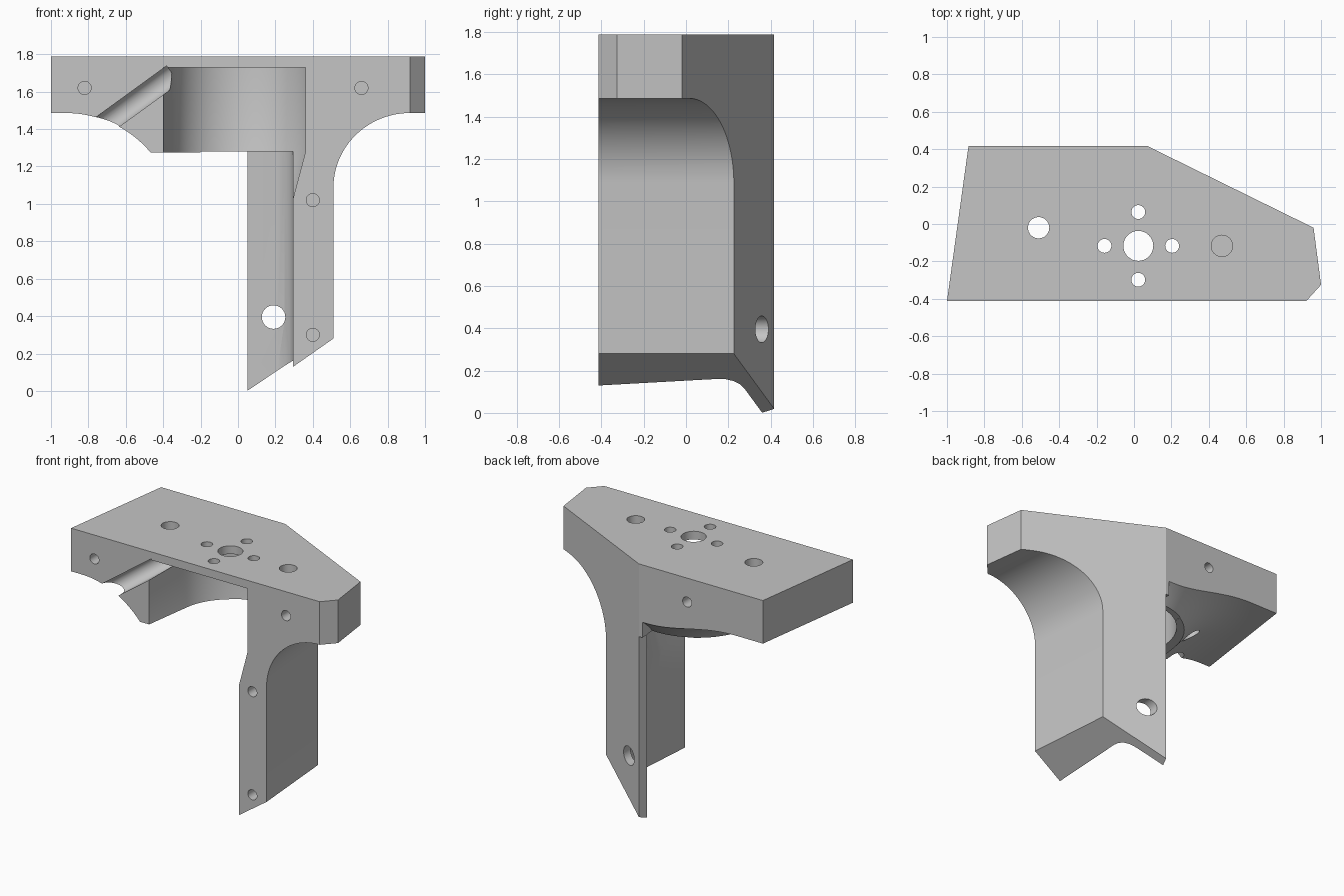
import bpy, bmesh, math
from mathutils import Matrix, Vector

default = bpy.data.objects.get("Cube")
if default:
    bpy.data.objects.remove(default, do_unlink=True)

TOP, PLATE, RIM, CEILING = 1.787, 1.486, 1.28, 1.73
CX, CY, POCKET_R, BOSS_R = 0.023, -0.117, 0.376, 0.445
FRONT, DRAFT = -0.413, 0.079

grey = bpy.data.materials.new("light grey")
grey.use_nodes = True
colour = (0.56, 0.56, 0.56, 1)
grey.diffuse_color = colour
grey.node_tree.nodes["Principled BSDF"].inputs["Base Color"].default_value = colour


def loft(name, loops, matrix=Matrix()):
    """Closed solid through loops of equal point count."""
    bm = bmesh.new()
    rings = [[bm.verts.new(matrix @ Vector(p)) for p in loop] for loop in loops]
    n = len(rings[0])
    for a, b in zip(rings, rings[1:]):
        for i in range(n):
            j = (i + 1) % n
            bm.faces.new((a[i], a[j], b[j], b[i]))
    bm.faces.new(rings[0])
    bm.faces.new(rings[-1])
    bmesh.ops.recalc_face_normals(bm, faces=bm.faces)
    mesh = bpy.data.meshes.new(name)
    bm.to_mesh(mesh)
    bm.free()
    obj = bpy.data.objects.new(name, mesh)
    bpy.context.collection.objects.link(obj)
    mesh.materials.append(grey)
    return obj


def prism_z(name, outline, z0, z1):
    return loft(name, [[(x, y, z) for x, y in outline] for z in (z0, z1)])


def prism_y(name, outline, y0, y1, draft=0):
    """Front outline carried backwards, drifting sideways by the draft."""
    return loft(name, [[(x - draft * (y - FRONT), y, z) for x, z in outline] for y in (y0, y1)])


def circle(a, b, r, n=32):
    return [(a + r * math.cos(2 * math.pi * i / n), b + r * math.sin(2 * math.pi * i / n))
            for i in range(n)]


def u_shape(y, r, z, limit=9, n=40):
    """Half round at the back with straight sides running out past the front."""
    pts = [(r, -1)]
    pts += [(r * math.cos(math.pi * i / n), y + r * math.sin(math.pi * i / n))
            for i in range(n + 1)]
    pts.append((-r, -1))
    return [(min(px, limit), py, z) for px, py in pts]


def combine(target, other, operation):
    mod = target.modifiers.new(operation, 'BOOLEAN')
    mod.operation, mod.solver, mod.object = operation, 'EXACT', other
    bpy.context.view_layer.objects.active = target
    bpy.ops.object.modifier_apply(modifier=mod.name)
    bpy.data.objects.remove(other, do_unlink=True)


# Plate and leg side profile, with the large fillet on the left
fillet = [(0.92 - 0.41 * math.sin(a), 1.086 + 0.4 * math.cos(a))
          for a in [math.pi / 2 * i / 24 for i in range(25)]]
profile = [(-1.3, TOP), (1.3, TOP), (1.3, PLATE)] + fillet + [
    (0.51, 0.28), (0.11, 0), (0.11, PLATE), (-1.3, PLATE)]
bracket = prism_y("bracket", profile, -0.8, 0.8, DRAFT)

# Motor boss flaring up into the plate, its open side turned slightly to the right
turn = Matrix.Translation((CX, CY, 0)) @ Matrix.Rotation(math.radians(-8), 4, 'Z')
boss_loops = []
for i in range(19):
    d = 0.45 * i / 18
    drop = 0.587 - math.sqrt(0.587 ** 2 - (0.45 - d) ** 2)
    boss_loops.append(u_shape(-0.035, BOSS_R + d, PLATE - drop, 0.46))
boss_loops.append(u_shape(-0.035, BOSS_R + 0.45, PLATE + 0.1, 0.46))
combine(bracket, loft("boss", boss_loops, turn), 'UNION')

# Plan outline trims every side
plan = [(-1, FRONT), (0.92, FRONT), (1, -0.325), (0.96, -0.02), (0.073, 0.416), (-0.885, 0.416)]
combine(bracket, prism_z("plan_trim", plan, -0.2, 2), 'INTERSECT')

# Hollow behind the leg, leaving a thin diagonal flange
hollow = [(-0.2, -0.6), (0.295, -0.6), (0.295, 0.15), (0.29, 0.187), (0.276, 0.222),
          (0.25, 0.255), (0.21, 0.281), (0.05, 0.36), (0.073, 0.42), (0.08, 0.5), (-0.2, 0.5)]
combine(bracket, prism_z("leg_hollow", hollow, -0.2, RIM - 0.001), 'DIFFERENCE')

# Motor pocket, open at the front, tapering into the leg below the rim
pocket = [u_shape(0, r, z) for r, z in
          ((0.24, 0.763), (POCKET_R, RIM), (POCKET_R, CEILING))]
combine(bracket, loft("motor_pocket", pocket, turn), 'DIFFERENCE')

# Slanted cable groove in the right pocket wall, deeper towards the pocket
slant = Matrix.Translation((-0.385, 0, 1.665)) @ Matrix.Rotation(math.radians(54), 4, 'Y')
groove = [u_shape(-0.18 + 0.55 * t, 0.057, t, n=20) for t in (-0.7, 0.045)]
combine(bracket, loft("cable_groove", groove, slant), 'DIFFERENCE')

# Vertical holes: x, y, radius, lower end
vertical = [(CX, CY, 0.08, 1.6), (-0.51, -0.02, 0.057, 1), (0.47, CY, 0.057, 1.49)]
vertical += [(CX + 0.181 * dx, CY + 0.181 * dy, 0.037, 1.6)
             for dx, dy in ((1, 0), (-1, 0), (0, 1), (0, -1))]
for x, y, r, low in vertical:
    combine(bracket, prism_z("hole", circle(x, y, r), low, 2), 'DIFFERENCE')

# Horizontal holes: x, z, radius, y range
horizontal = [(x, z, 0.035, -0.6, -0.11) for x, z in
              ((-0.82, 1.62), (0.66, 1.62), (0.4, 1.02), (0.4, 0.3))]
horizontal += [(-0.3, 1.62, 0.035, 0.17, 0.6), (0.19, 0.395, 0.063, 0.1, 0.6)]
for x, z, r, y0, y1 in horizontal:
    combine(bracket, prism_y("hole", circle(x, z, r), y0, y1), 'DIFFERENCE')

# Smooth curves, crisp edges
bpy.ops.object.select_all(action='DESELECT')
bracket.select_set(True)
bpy.context.view_layer.objects.active = bracket
bpy.ops.object.shade_smooth_by_angle(angle=math.radians(25))
